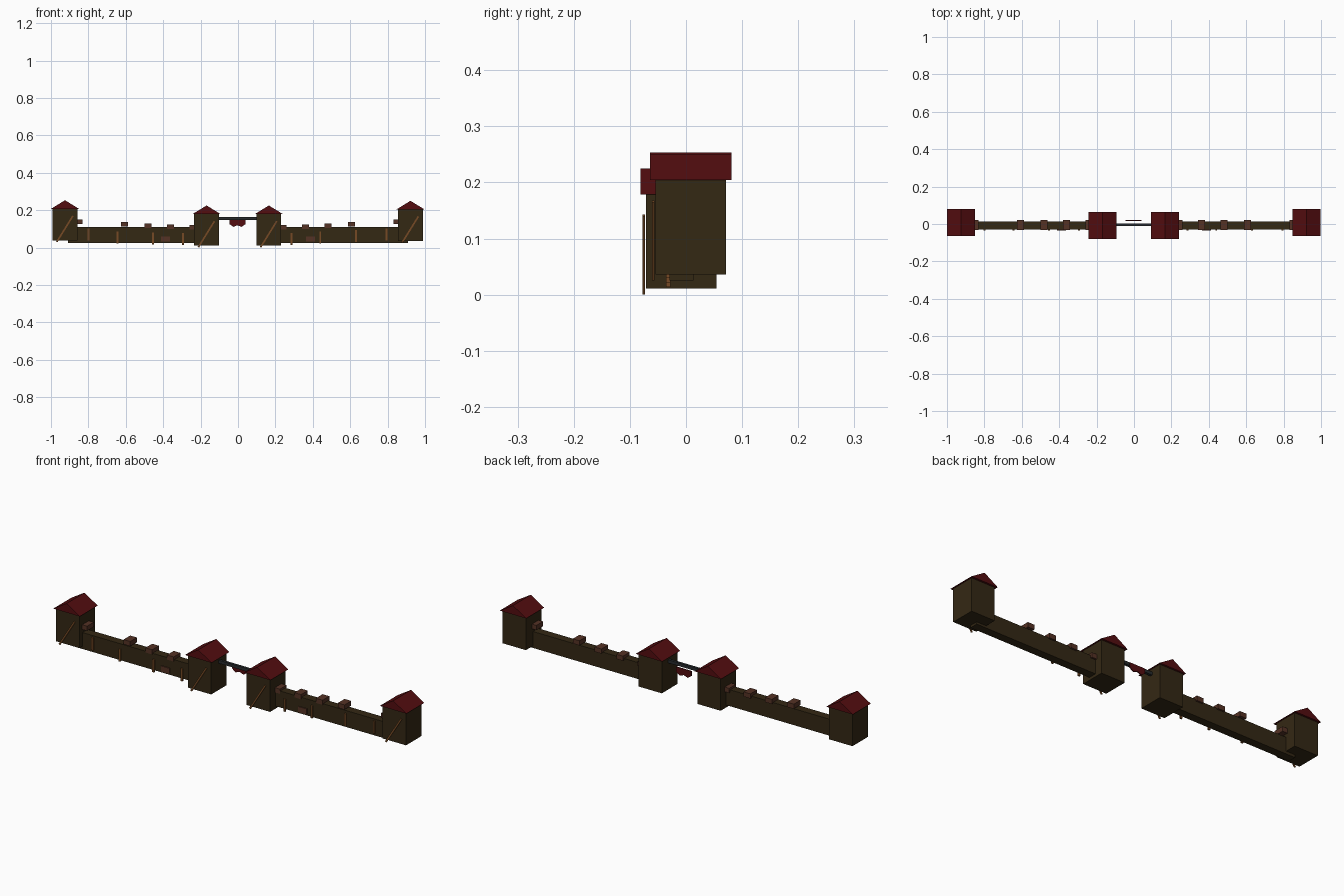
import bpy, bmesh, math
from mathutils import Matrix, Vector

if "Cube" in bpy.data.objects:
    bpy.data.objects.remove(bpy.data.objects["Cube"])


def mat(name, rgb):
    m = bpy.data.materials.new(name)
    m.diffuse_color = (*rgb, 1)
    m.use_nodes = True
    m.node_tree.nodes["Principled BSDF"].inputs["Base Color"].default_value = m.diffuse_color
    return m


WOOD = mat("dark wood", (0.034, 0.021, 0.007))
ROOF = mat("dark red", (0.088, 0.004, 0.005))
BLOCK = mat("red brown", (0.09, 0.032, 0.018))
POST = mat("light brown", (0.18, 0.068, 0.018))
IRON = mat("dark iron", (0.02, 0.024, 0.026))


def finish(name, bm, material):
    bmesh.ops.recalc_face_normals(bm, faces=bm.faces)
    me = bpy.data.meshes.new(name)
    bm.to_mesh(me)
    bm.free()
    me.materials.append(material)
    ob = bpy.data.objects.new(name, me)
    bpy.context.collection.objects.link(ob)
    return ob


def box(name, x, y, z, material):
    """Box from (min, max) ranges."""
    bm = bmesh.new()
    c = Vector([(a + b) / 2 for a, b in (x, y, z)])
    s = [b - a for a, b in (x, y, z)]
    bmesh.ops.create_cube(bm, size=1, matrix=Matrix.Translation(c) @ Matrix.Diagonal((*s, 1)))
    return finish(name, bm, material)


def prism(name, pts, y0, y1, material):
    """Extrude an x-z outline along y."""
    bm = bmesh.new()
    f = bm.faces.new([bm.verts.new((px, y0, pz)) for px, pz in pts])
    r = bmesh.ops.extrude_face_region(bm, geom=[f])
    bmesh.ops.translate(bm, vec=(0, y1 - y0, 0), verts=[v for v in r["geom"] if isinstance(v, bmesh.types.BMVert)])
    return finish(name, bm, material)


def tower(name, cx, cy, z0):
    # box body, gabled roof with ridge along y, diagonal brace on the front
    zt = z0 + 0.168
    box(name + "_body", (cx - 0.066, cx + 0.066), (cy - 0.0625, cy + 0.0625), (z0, zt), WOOD)
    prism(name + "_roof", [(cx - 0.075, zt), (cx + 0.075, zt), (cx, zt + 0.046)],
          cy - 0.0725, cy + 0.0725, ROOF)
    a, b = (cx - 0.044, z0 - 0.007), (cx + 0.042, z0 + 0.128)
    w = 0.004
    prism(name + "_brace", [(a[0] - w, a[1]), (a[0] + w, a[1] - w), (b[0] + w, b[1]), (b[0] - w, b[1] + w)],
          cy - 0.069, cy - 0.065, POST)


tower("left_outer_tower", -0.925, 0.0085, 0.039)
tower("right_outer_tower", 0.922, 0.0085, 0.036)
tower("left_inner_tower", -0.168, -0.0085, 0.011)
tower("right_inner_tower", 0.165, -0.0085, 0.011)

# per-side walls, merlons, posts and patches
for side, s in (("left", -1), ("right", 1)):
    def xr(c, w):
        return (s * c - w / 2, s * c + w / 2)

    box(side + "_wall", xr(0.555, 0.71), (-0.029, 0.013), (0.025, 0.109), WOOD)
    for i, (c, z) in enumerate([(0.24, 0.096), (0.36, 0.1), (0.482, 0.104), (0.606, 0.113), (0.85, 0.126)]):
        box(f"{side}_merlon_{i}", xr(c, 0.038), (-0.032, 0.022), (z, z + 0.024), BLOCK)
    posts = [(0.295, 0.014), (0.455, 0.017), (0.645, 0.021), (0.80, 0.037)] if s < 0 else \
            [(0.287, 0.014), (0.44, 0.021), (0.63, 0.031), (0.793, 0.037)]
    for i, (c, z) in enumerate(posts):
        box(f"{side}_post_{i}", xr(c, 0.01), (-0.036, -0.028), (z, z + 0.064), POST)
    box(side + "_patch", xr(0.388, 0.048), (-0.034, -0.028), (0.032, 0.06), BLOCK)

# gate beam between the inner towers, with the hanging banner
box("gate_beam", (-0.11, 0.11), (-0.01, 0.003), (0.147, 0.163), IRON)
prism("hanging_banner", [(-0.045, 0.15), (-0.045, 0.125), (-0.025, 0.111), (-0.003, 0.119),
                         (0.02, 0.111), (0.04, 0.125), (0.04, 0.15)], 0.017, 0.022, ROOF)
